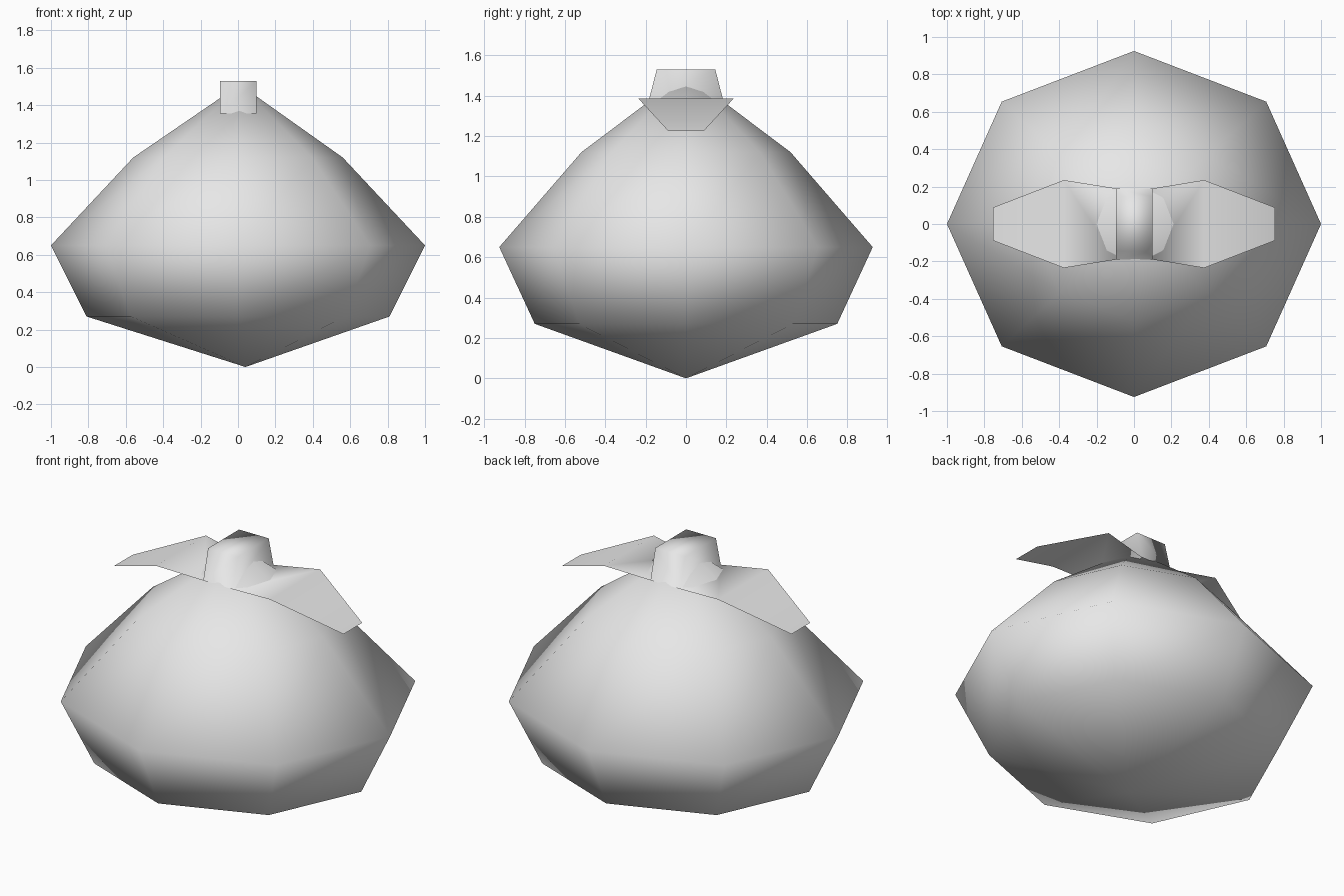
import bpy, bmesh
from math import cos, sin, tau

if "Cube" in bpy.data.objects:
    bpy.data.objects.remove(bpy.data.objects["Cube"], do_unlink=True)

# Single plain grey
grey = bpy.data.materials.new("plain grey")
grey.use_nodes = True
colour = (0.8, 0.8, 0.8, 1)
grey.diffuse_color = colour
grey.node_tree.nodes["Principled BSDF"].inputs["Base Color"].default_value = colour


def finish(bm, name):
    bmesh.ops.recalc_face_normals(bm, faces=bm.faces)
    for face in bm.faces:
        face.smooth = True
    mesh = bpy.data.meshes.new(name)
    bm.to_mesh(mesh)
    bm.free()
    mesh.materials.append(grey)
    obj = bpy.data.objects.new(name, mesh)
    bpy.context.collection.objects.link(obj)
    return obj


# Fruit body: eight-sided rings closed by a point at each end
SIDES = 8
bm = bmesh.new()
rings = []
for radius, z in ((0.81, 0.27), (1.0, 0.65), (0.56, 1.12)):
    rings.append([bm.verts.new((radius * cos(tau * i / SIDES),
                                0.925 * radius * sin(tau * i / SIDES), z))
                  for i in range(SIDES)])
bottom = bm.verts.new((0.04, 0, 0))
top = bm.verts.new((0.01, 0, 1.51))
for i in range(SIDES):
    j = (i + 1) % SIDES
    for low, high in zip(rings, rings[1:]):
        bm.faces.new((low[i], low[j], high[j], high[i]))
    bm.faces.new((bottom, rings[0][j], rings[0][i]))
    bm.faces.new((top, rings[-1][i], rings[-1][j]))
finish(bm, "fruit_body")

# Stem with a folded leaf growing from each side of its base
bm = bmesh.new()


def pair(x, half_width, z):
    return [bm.verts.new((x, y, z)) for y in (-half_width, half_width)]


def strip(a, b):
    bm.faces.new((a[0], b[0], b[1], a[1]))


base = [pair(x, 0.19, 1.355) for x in (-0.095, 0.1)]
cap = [pair(x, 0.145, 1.53) for x in (-0.095, 0.1)]
strip(cap[0], cap[1])
for k, side in enumerate((-1, 1)):
    strip(base[k], cap[k])
    bm.faces.new((base[0][k], base[1][k], cap[1][k], cap[0][k]))
    fold = pair(side * 0.375, 0.235, 1.385)
    tip = pair(side * 0.755, 0.088, 1.225)
    strip(base[k], fold)
    strip(fold, tip)
finish(bm, "stem_and_leaves")
